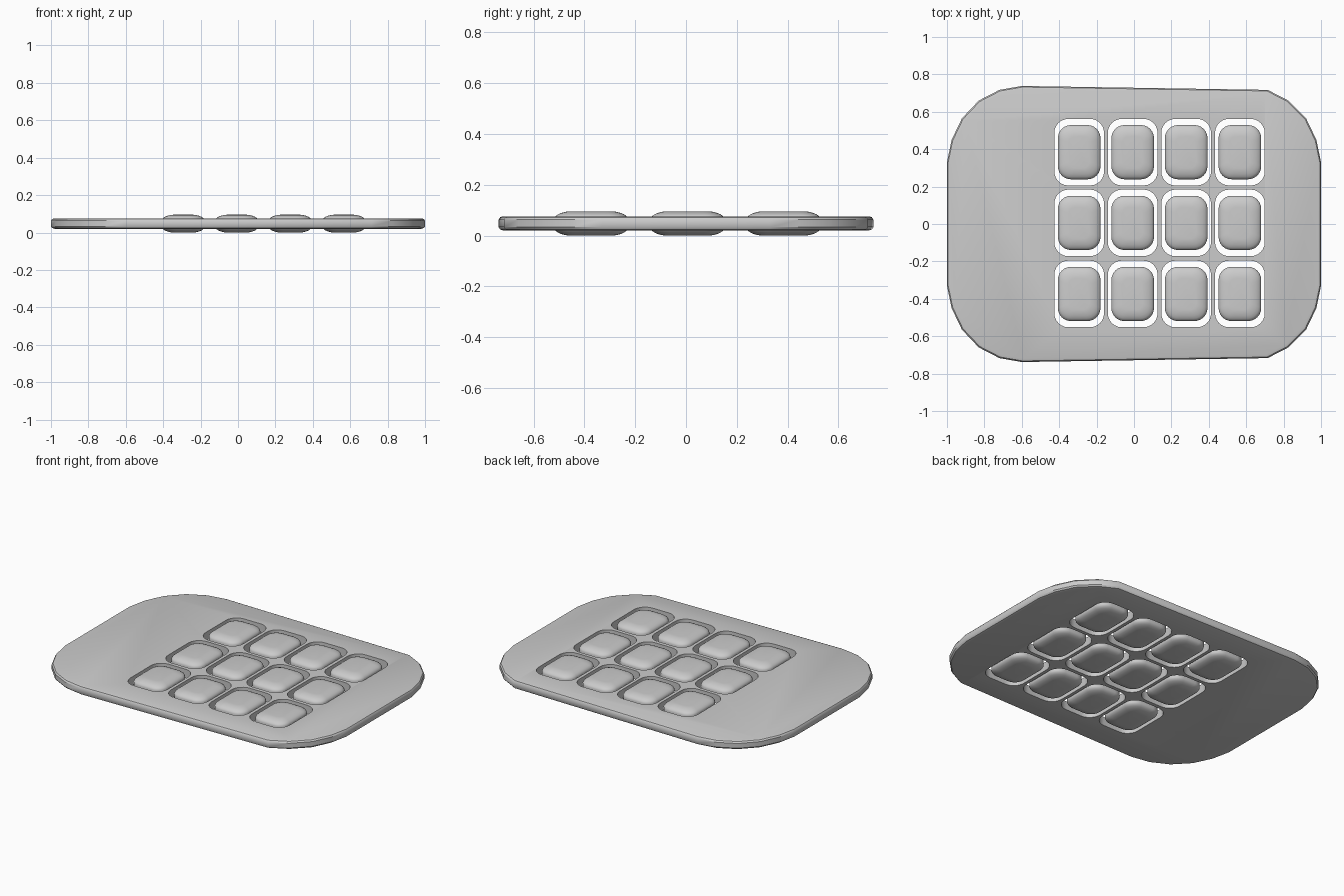
import bpy, bmesh, math

if "Cube" in bpy.data.objects:
    bpy.data.objects.remove(bpy.data.objects["Cube"])

COLS = [-0.293, -0.007, 0.279, 0.566]
ROWS = [0.384, 0.006, -0.374]


def rounded_rect(w, h, r, seg=6):
    """Counter-clockwise outline of a rounded rectangle centred on the origin."""
    pts = []
    for i, (sx, sy) in enumerate([(1, 1), (-1, 1), (-1, -1), (1, -1)]):
        for k in range(seg + 1):
            a = math.pi / 2 * (i + k / seg)
            pts.append((sx * (w / 2 - r) + r * math.cos(a),
                        sy * (h / 2 - r) + r * math.sin(a)))
    return pts


def loft(bm, rings):
    """Skin a closed solid through stacked rings of equal point count."""
    loops = [[bm.verts.new(p) for p in ring] for ring in rings]
    n = len(loops[0])
    for a, b in zip(loops, loops[1:]):
        for i in range(n):
            j = (i + 1) % n
            bm.faces.new((a[i], a[j], b[j], b[i]))
    bm.faces.new(loops[0][::-1])
    bm.faces.new(loops[-1])


def finish(name, bm):
    bmesh.ops.recalc_face_normals(bm, faces=bm.faces)
    me = bpy.data.meshes.new(name)
    bm.to_mesh(me)
    bm.free()
    ob = bpy.data.objects.new(name, me)
    bpy.context.collection.objects.link(ob)
    return ob


def select(ob):
    bpy.ops.object.select_all(action='DESELECT')
    ob.select_set(True)
    bpy.context.view_layer.objects.active = ob


# base plate: faceted rounded outline with softened rim
right = [(1, -0.33), (1, 0.33), (0.975, 0.45), (0.92, 0.565), (0.825, 0.66), (0.715, 0.717)]
left = [(-0.6, 0.738), (-0.72, 0.717), (-0.83, 0.66), (-0.92, 0.565), (-0.975, 0.45), (-1, 0.33)]
outline = (right + left + [(-x, -y) for x, y in right[:1]]
           + [(x, -y) for x, y in left[::-1]] + [(x, -y) for x, y in right[::-1]])
clean = []
for p in outline:
    q = (p[0], p[1])
    if q not in clean:
        clean.append(q)
clean.sort(key=lambda p: math.atan2(p[1], p[0]))
half = [(0.018, 0.020), (0.006, 0.024), (0.0, 0.033)]
profile = half + [(d, 0.096 - z) for d, z in half[::-1]]
bm = bmesh.new()
loft(bm, [[(x * (1 - d), y * (1 - d / 0.735), z) for x, y in clean] for d, z in profile])
plate = finish("base_plate", bm)

# key openings cut through the plate
bm = bmesh.new()
for cx in COLS:
    for cy in ROWS:
        o = rounded_rect(0.266, 0.356, 0.075)
        loft(bm, [[(cx + x, cy + y, z) for x, y in o] for z in (-0.1, 0.2)])
cutter = finish("opening_cutter", bm)
cutter.hide_render = True
mod = plate.modifiers.new("openings", 'BOOLEAN')
mod.operation = 'DIFFERENCE'
mod.solver = 'EXACT'
mod.object = cutter
select(plate)
bpy.ops.object.modifier_apply(modifier=mod.name)
bpy.data.objects.remove(cutter)
bpy.ops.object.shade_smooth_by_angle(angle=math.radians(35))

# pillow-shaped keys floating in the openings
W, H, R = 0.228, 0.29, 0.07
top = [(0.0, 0.066), (0.004, 0.075), (0.014, 0.083), (0.028, 0.089), (0.045, 0.0935), (0.06, 0.095)]
key_profile = [(d, 0.095 - z) for d, z in top[::-1]] + top
for r, cy in enumerate(ROWS):
    for c, cx in enumerate(COLS):
        bm = bmesh.new()
        loft(bm, [[(x, y, z) for x, y in
                   rounded_rect(W - 2 * d, H - 2 * d, max(R - d * 0.6, 0.02))]
                  for d, z in key_profile])
        key = finish(f"key_row{r + 1}_col{c + 1}", bm)
        key.location = (cx, cy, 0)
        select(key)
        bpy.ops.object.shade_smooth_by_angle(angle=math.radians(40))
